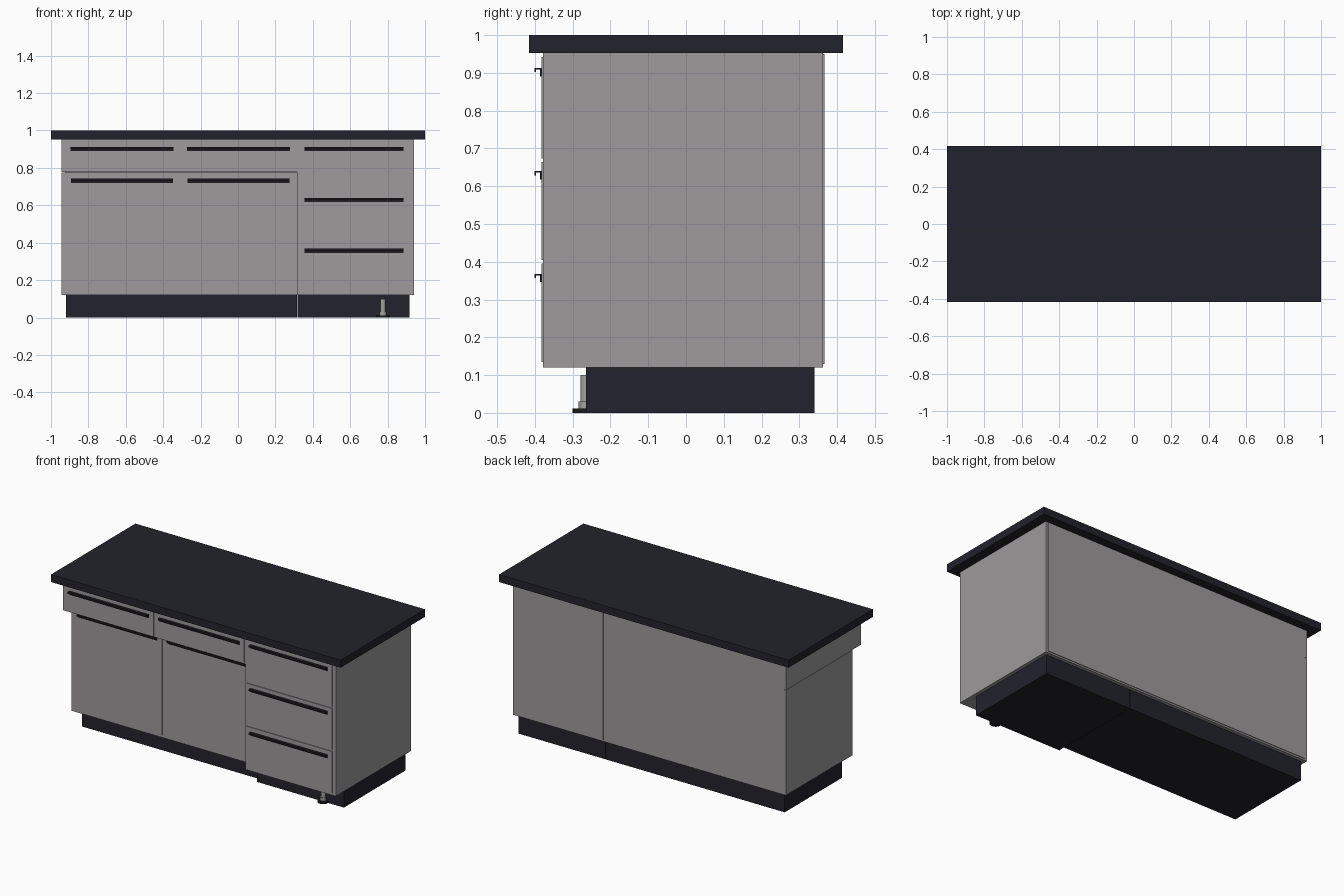
import bpy

cube = bpy.data.objects.get("Cube")
if cube:
    bpy.data.objects.remove(cube, do_unlink=True)


def material(name, rgb):
    m = bpy.data.materials.new(name)
    m.use_nodes = True
    m.diffuse_color = (*rgb, 1)
    m.node_tree.nodes["Principled BSDF"].inputs["Base Color"].default_value = (*rgb, 1)
    return m


grey = material("warm grey laminate", (0.34, 0.325, 0.335))
dark = material("dark blue black", (0.016, 0.016, 0.025))
black = material("black handle", (0.011, 0.011, 0.014))
steel = material("foot steel", (0.36, 0.36, 0.36))


def make(name, verts, faces, mat):
    mesh = bpy.data.meshes.new(name)
    mesh.from_pydata(verts, [], faces)
    mesh.materials.append(mat)
    ob = bpy.data.objects.new(name, mesh)
    bpy.context.collection.objects.link(ob)
    return ob


def box(name, x, y, z, mat):
    verts = [(a, b, c) for a in x for b in y for c in z]
    faces = [(0, 1, 3, 2), (4, 6, 7, 5), (0, 4, 5, 1),
             (2, 3, 7, 6), (0, 2, 6, 4), (1, 5, 7, 3)]
    return make(name, verts, faces, mat)


def handle(name, x0, x1, front, top):
    # hooked edge pull: back plate, flat top and a short front lip
    drop, lip, t, reach = 0.022, 0.011, 0.004, 0.018
    profile = [(0, 0), (-reach, 0), (-reach, -lip), (t - reach, -lip),
               (t - reach, -t), (-t, -t), (-t, -drop), (0, -drop)]
    n = len(profile)
    verts = [(x, front + y, top + z) for x in (x0, x1) for y, z in profile]
    faces = [tuple(range(n - 1, -1, -1)), tuple(range(n, 2 * n))]
    faces += [(i, (i + 1) % n, (i + 1) % n + n, i + n) for i in range(n)]
    return make(name, verts, faces, black)


def disc(name, x, y, z0, z1, r, mat):
    bpy.ops.mesh.primitive_cylinder_add(vertices=24, radius=r, depth=z1 - z0,
                                        location=(x, y, (z0 + z1) / 2))
    ob = bpy.context.object
    ob.name = name
    ob.data.materials.append(mat)
    bpy.ops.object.shade_smooth_by_angle()


SPLIT, BACK = 0.315, 0.362
FACE, RECESS = -0.378, -0.297    # front planes of the deep and recessed bodies
THICK = 0.005                    # how far the fronts stand proud

# worktop with edge strips
box("worktop", (-0.988, 0.988), (-0.404, 0.404), (0.953, 1.0), dark)
for s, side in ((-1, "right"), (1, "left")):
    box("worktop_edge_" + side, sorted((s * 0.988, s)), (-0.416, 0.416), (0.953, 1.0), dark)
    box("worktop_edge_" + ("front" if s < 0 else "back"), (-0.988, 0.988),
        sorted((s * 0.404, s * 0.416)), (0.953, 1.0), dark)

# cabinet bodies: the two door cabinets are shallower below their drawers
box("drawer_stack_body", (SPLIT, 0.94), (FACE, BACK), (0.12, 0.953), grey)
box("upper_drawer_body", (-0.943, SPLIT), (FACE, BACK), (0.778, 0.953), grey)
box("door_cabinet_body", (-0.943, SPLIT), (RECESS, BACK), (0.12, 0.776), grey)

# back panels
box("back_panel_wide", (-0.925, SPLIT - 0.001), (BACK, 0.366), (0.13, 0.95), grey)
box("back_panel_narrow", (SPLIT + 0.001, 0.925), (BACK, 0.366), (0.13, 0.95), grey)

# plinths
box("plinth_wide", (-0.92, SPLIT), (-0.225, 0.34), (0, 0.12), dark)
box("plinth_narrow", (SPLIT + 0.002, 0.917), (-0.265, 0.34), (0, 0.12), dark)

# door cabinets: one drawer over one recessed door
for i, (x0, x1) in enumerate(((-0.925, -0.315), (-0.303, 0.308))):
    box(f"upper_drawer_front_{i}", (x0, x1), (FACE - THICK, FACE), (0.784, 0.942), grey)
    handle(f"upper_drawer_handle_{i}", x0 + 0.03, x1 - 0.03, FACE - THICK, 0.913)
    box(f"door_front_{i}", (x0, x1), (RECESS - THICK, RECESS), (0.135, 0.773), grey)
    handle(f"door_handle_{i}", x0 + 0.033, x1 - 0.033, RECESS - THICK, 0.742)

# drawer stack
for i, (z0, z1, top) in enumerate(((0.135, 0.395, 0.368), (0.405, 0.664, 0.64),
                                   (0.674, 0.942, 0.913))):
    box(f"stack_drawer_front_{i}", (0.325, 0.916), (FACE - THICK, FACE), (z0, z1), grey)
    handle(f"stack_drawer_handle_{i}", 0.355, 0.886, FACE - THICK, top)

# levelling foot
disc("foot_pad", 0.775, -0.266, 0, 0.012, 0.034, black)
disc("foot_collar", 0.775, -0.265, 0.012, 0.03, 0.019, steel)
disc("foot_column", 0.775, -0.265, 0.03, 0.1, 0.014, steel)
